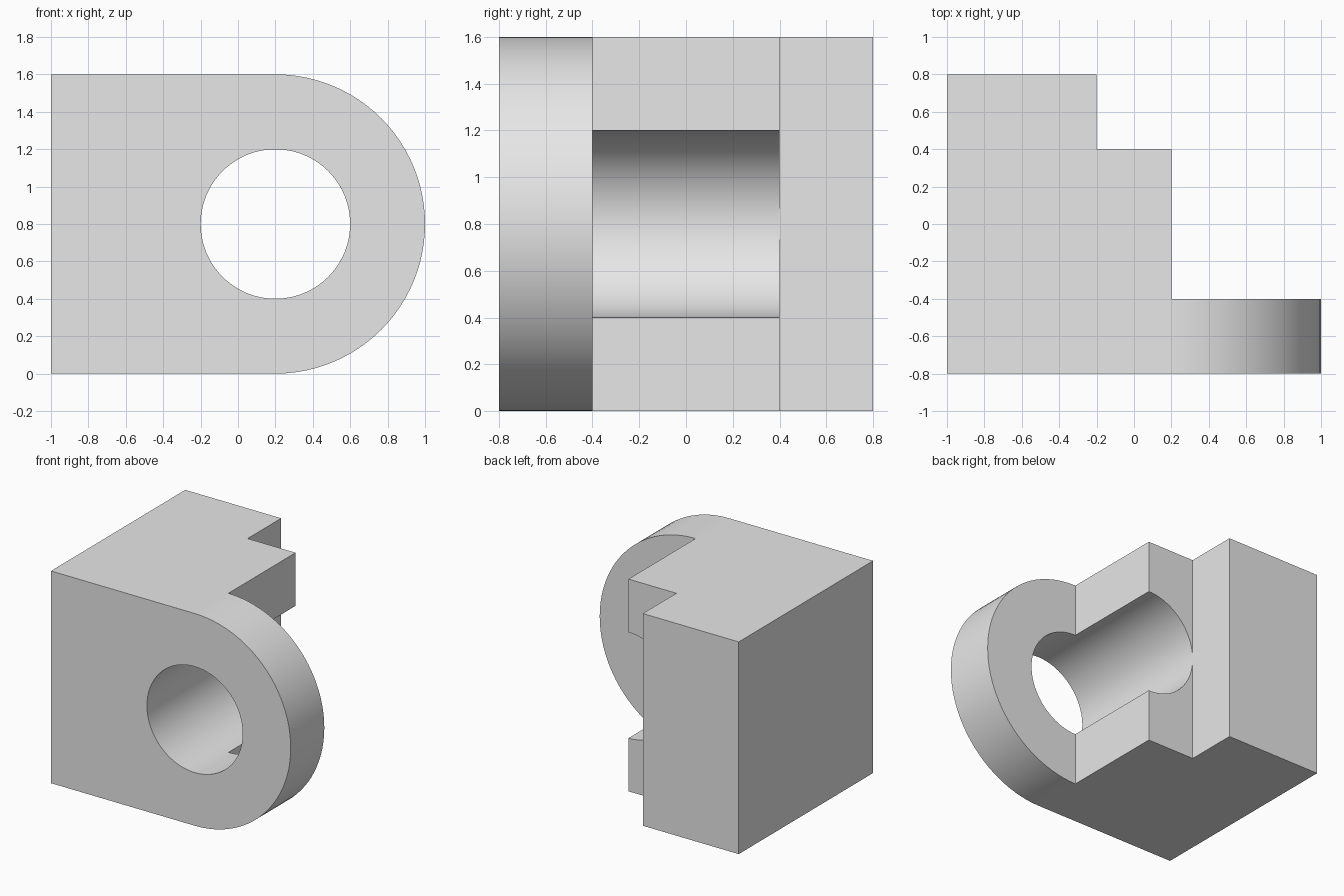
import bpy, bmesh
from math import sin, cos, pi
from mathutils import Vector

cube = bpy.data.objects.get("Cube")
if cube:
    bpy.data.objects.remove(cube, do_unlink=True)

grey = bpy.data.materials.new("plain_grey")
grey.use_nodes = True
grey.diffuse_color = (0.8, 0.8, 0.8, 1)
grey.node_tree.nodes["Principled BSDF"].inputs["Base Color"].default_value = (0.8, 0.8, 0.8, 1)


def prism(name, points, sweep):
    """Extrude a closed outline along the sweep vector."""
    bm = bmesh.new()
    face = bm.faces.new([bm.verts.new(p) for p in points])
    new = bmesh.ops.extrude_face_region(bm, geom=[face])["geom"]
    bmesh.ops.translate(bm, vec=Vector(sweep),
                        verts=[v for v in new if isinstance(v, bmesh.types.BMVert)])
    bmesh.ops.recalc_face_normals(bm, faces=bm.faces)
    mesh = bpy.data.meshes.new(name)
    bm.to_mesh(mesh)
    bm.free()
    mesh.materials.append(grey)
    obj = bpy.data.objects.new(name, mesh)
    bpy.context.collection.objects.link(obj)
    return obj


def arc(radius, start, end, steps, y):
    """Points on an arc about the bore axis."""
    angles = [start + (end - start) * i / steps for i in range(steps + 1)]
    return [(0.2 + radius * cos(a), y, 0.8 + radius * sin(a)) for a in angles]


# Block with a rounded end
outline = [(-1, -0.8, 1.6), (-1, -0.8, 0)] + arc(0.8, -pi / 2, pi / 2, 48, -0.8)
body = prism("bracket_body", outline, (0, 1.6, 0))

# Stepped cut behind the round plate, and the bore through it
plan = [(0.2, -0.4), (1.5, -0.4), (1.5, 1), (-0.2, 1), (-0.2, 0.4), (0.2, 0.4)]
step_cut = prism("step_cutter", [(x, y, -0.5) for x, y in plan], (0, 0, 3))
bore_cut = prism("bore_cutter", arc(0.3995, 0, 2 * pi, 96, -1)[:-1], (0, 1.6, 0))

bpy.ops.object.select_all(action="DESELECT")
body.select_set(True)
bpy.context.view_layer.objects.active = body
for cutter in (step_cut, bore_cut):
    cut = body.modifiers.new(cutter.name, "BOOLEAN")
    cut.operation = "DIFFERENCE"
    cut.solver = "EXACT"
    cut.object = cutter
    bpy.ops.object.modifier_apply(modifier=cut.name)
    bpy.data.objects.remove(cutter, do_unlink=True)

# Smooth curved walls, flat everywhere else
bpy.ops.object.shade_smooth_by_angle(angle=pi / 6)
for face in body.data.polygons:
    if max(abs(c) for c in face.normal) > 0.9999:
        face.use_smooth = False
